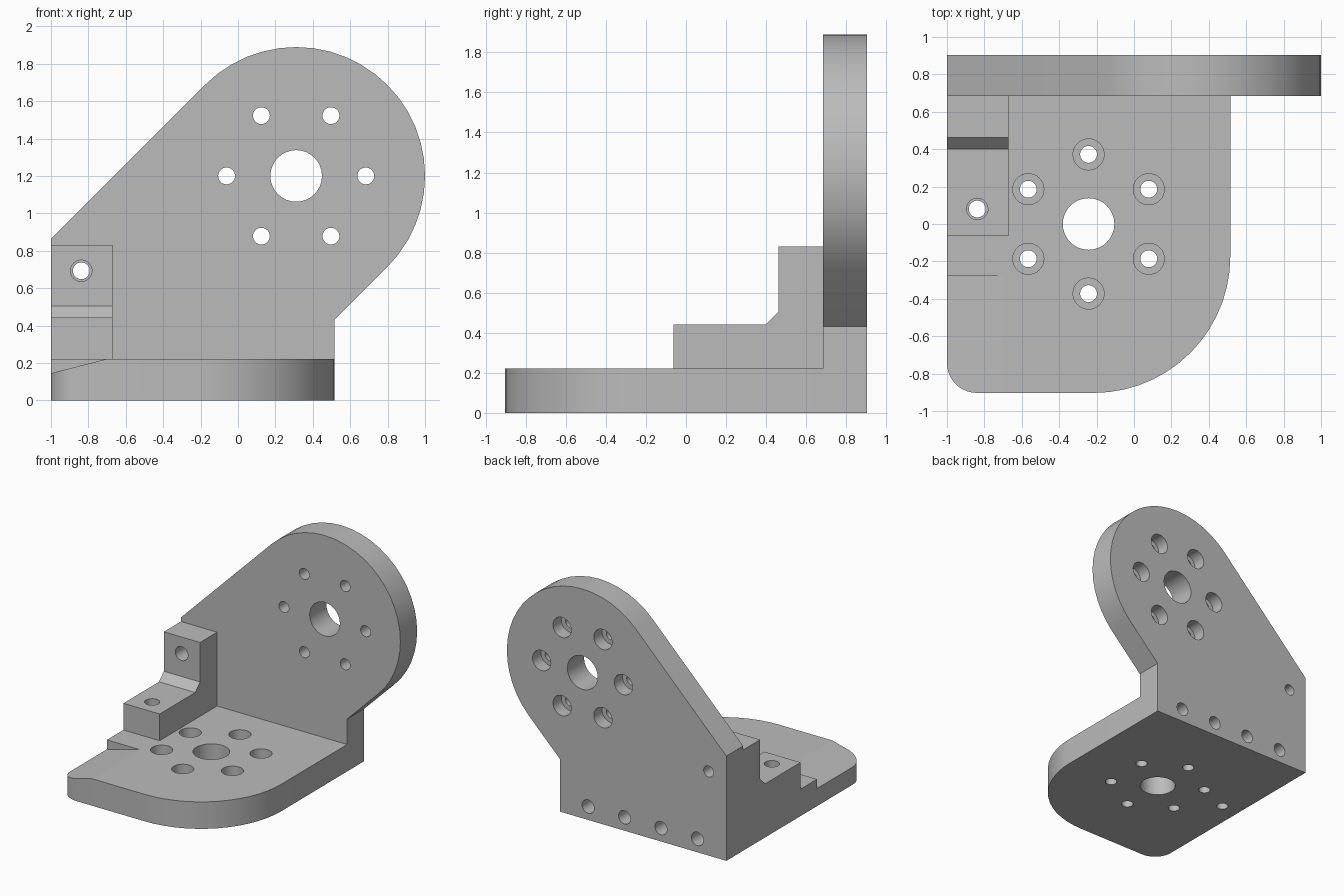
import bpy, bmesh
from math import radians, cos, sin, pi
from mathutils import Matrix, Vector

cube = bpy.data.objects.get("Cube")
if cube:
    bpy.data.objects.remove(cube, do_unlink=True)

grey = bpy.data.materials.new("plain grey")
grey.use_nodes = True
colour = (0.5, 0.5, 0.5, 1)
grey.diffuse_color = colour
grey.node_tree.nodes["Principled BSDF"].inputs["Base Color"].default_value = colour

# Axis frames: profile plane (u, v) plus extrusion direction
FRAMES = {
    "z": lambda u, v, w: Vector((u, v, w)),
    "y": lambda u, v, w: Vector((u, w, v)),
    "x": lambda u, v, w: Vector((w, u, v)),
}


def arc(cx, cy, r, start, end, steps):
    """Points along an arc, angles in degrees."""
    angles = [radians(start + (end - start) * i / steps) for i in range(steps + 1)]
    return [(cx + r * cos(a), cy + r * sin(a)) for a in angles]


def add_prism(bm, points, axis, low, high):
    """Extrude a closed profile along an axis."""
    place = FRAMES[axis]
    a = [bm.verts.new(place(u, v, low)) for u, v in points]
    b = [bm.verts.new(place(u, v, high)) for u, v in points]
    bm.faces.new(a)
    bm.faces.new(b)
    for i in range(len(a)):
        j = (i + 1) % len(a)
        bm.faces.new((a[i], a[j], b[j], b[i]))


def add_drill(bm, u, v, axis, steps, sides=32):
    """Stepped round cutter; steps are (depth, radius) pairs along the axis."""
    place = FRAMES[axis]
    rings = []
    for w, r in steps:
        rings.append([bm.verts.new(place(u + r * cos(2 * pi * i / sides),
                                         v + r * sin(2 * pi * i / sides), w))
                      for i in range(sides)])
    for a, b in zip(rings, rings[1:]):
        for i in range(sides):
            j = (i + 1) % sides
            bm.faces.new((a[i], a[j], b[j], b[i]))
    bm.faces.new(rings[0])
    bm.faces.new(rings[-1])


def finish(bm, name):
    bmesh.ops.recalc_face_normals(bm, faces=bm.faces)
    mesh = bpy.data.meshes.new(name)
    bm.to_mesh(mesh)
    bm.free()
    mesh.materials.append(grey)
    obj = bpy.data.objects.new(name, mesh)
    bpy.context.collection.objects.link(obj)
    return obj


def solid(name, points, axis, low, high):
    bm = bmesh.new()
    add_prism(bm, points, axis, low, high)
    return finish(bm, name)


def combine(target, tool, operation):
    """Apply a boolean and discard the tool."""
    mod = target.modifiers.new(operation, "BOOLEAN")
    mod.operation, mod.solver, mod.object = operation, "EXACT", tool
    bpy.context.view_layer.objects.active = target
    bpy.ops.object.modifier_apply(modifier=mod.name)
    bpy.data.objects.remove(tool, do_unlink=True)


LEFT, RIGHT, BACK, WALL, TOP = -1.0, 0.515, 0.903, 0.685, 0.222
FLANGE = (0.311, 1.2)       # centre of the upright bolt circle
BASE_HUB = (-0.243, 0.0)    # centre of the base bolt circle

# Base plate with one small and one large rounded front corner
base = solid("angle_bracket",
             [(RIGHT, BACK), (LEFT, BACK)]
             + arc(LEFT + 0.16, -BACK + 0.16, 0.16, 180, 270, 10)
             + arc(RIGHT - 0.73, -BACK + 0.73, 0.73, 270, 360, 14),
             "z", 0, TOP)

# Upright plate: round head with two slanted tangent edges
upright = solid("upright_plate",
                [(LEFT, 0), (RIGHT, 0), (RIGHT, 0.431)]
                + arc(*FLANGE, 0.689, -45, 135, 24) + [(LEFT, 0.863)],
                "y", WALL, BACK)

# Stepped side block with a chamfered inner corner
block = solid("stepped_block",
              [(0.8, 0.1), (-0.063, 0.1), (-0.063, 0.442), (0.4, 0.442),
               (0.463, 0.505), (0.463, 0.83), (0.8, 0.83)],
              "x", LEFT, -0.67)

combine(base, upright, "UNION")
combine(base, block, "UNION")

# Shallow ramp cut on the front corner
ramp = solid("ramp_cutter", [(-1.2, 0.094), (-0.512, 0.27), (-1.2, 0.27)],
             "y", -1.1, -0.277)
combine(base, ramp, "DIFFERENCE")

# All drilled holes
bm = bmesh.new()
add_drill(bm, *BASE_HUB, "z", [(-0.1, 0.138), (0.4, 0.138)])
add_drill(bm, *FLANGE, "y", [(0.6, 0.138), (1, 0.138)])
for i in range(6):
    a = radians(60 * i)
    add_drill(bm, BASE_HUB[0] + 0.372 * sin(a), 0.372 * cos(a), "z",
              [(-0.1, 0.045), (0.11, 0.045), (0.11, 0.083), (0.4, 0.083)])
    add_drill(bm, FLANGE[0] + 0.372 * cos(a), FLANGE[1] + 0.372 * sin(a), "y",
              [(0.6, 0.045), (0.795, 0.045), (0.795, 0.083), (1, 0.083)])
# Block holes, narrowing where they enter the plates
add_drill(bm, -0.838, 0.08, "z", [(-0.1, 0.045), (TOP, 0.045), (TOP, 0.057), (0.6, 0.057)])
add_drill(bm, -0.838, 0.693, "y", [(0.3, 0.057), (WALL, 0.057), (WALL, 0.045), (1, 0.045)])
# Row of blind screw holes along the back foot
for i in range(4):
    add_drill(bm, 0.26 - 0.332 * i, 0.11, "y", [(0.45, 0.055), (1, 0.055)])
combine(base, finish(bm, "hole_cutters"), "DIFFERENCE")

bpy.ops.object.select_all(action="DESELECT")
base.select_set(True)
bpy.context.view_layer.objects.active = base
bpy.ops.object.shade_smooth_by_angle(angle=radians(13))
